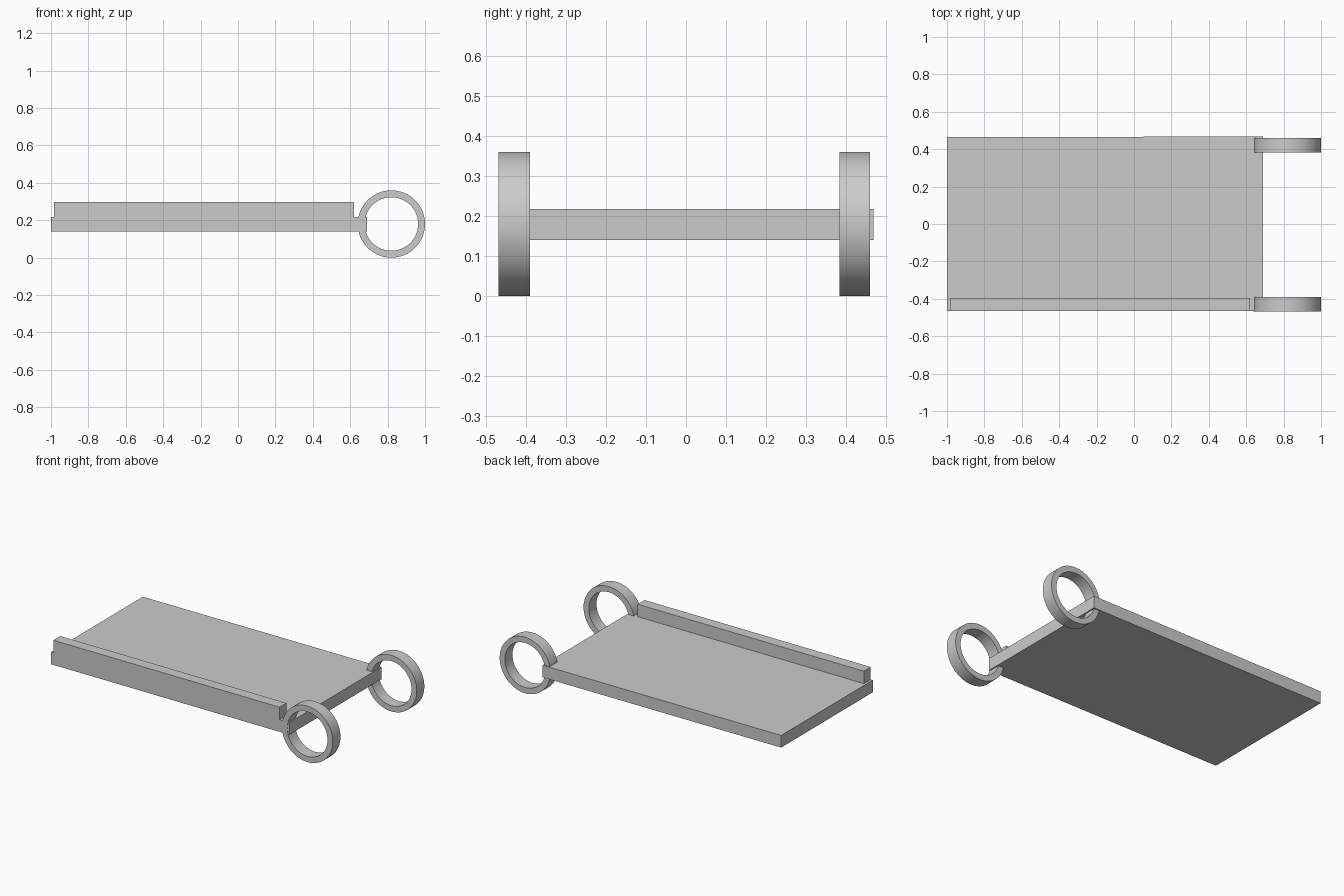
import bpy, bmesh, math

cube = bpy.data.objects.get("Cube")
if cube:
    bpy.data.objects.remove(cube, do_unlink=True)

grey = bpy.data.materials.new("light_grey")
grey.use_nodes = True
colour = (0.6, 0.6, 0.6, 1)
grey.diffuse_color = colour
grey.node_tree.nodes["Principled BSDF"].inputs["Base Color"].default_value = colour


def add_object(name, bm):
    bmesh.ops.recalc_face_normals(bm, faces=bm.faces)
    mesh = bpy.data.meshes.new(name)
    bm.to_mesh(mesh)
    bm.free()
    mesh.materials.append(grey)
    obj = bpy.data.objects.new(name, mesh)
    bpy.context.collection.objects.link(obj)
    return obj


def slab(name, outline, z0, z1):
    """Extrude a flat xy outline upwards."""
    bm = bmesh.new()
    face = bm.faces.new([bm.verts.new((x, y, z0)) for x, y in outline])
    top = bmesh.ops.extrude_face_region(bm, geom=[face])["geom"]
    verts = [v for v in top if isinstance(v, bmesh.types.BMVert)]
    bmesh.ops.translate(bm, verts=verts, vec=(0, 0, z1 - z0))
    return add_object(name, bm)


def ring(name, y0, y1, cx=0.82, cz=0.18, outer=0.18, inner=0.143, sides=64):
    """Spin a rectangular section around the y direction."""
    bm = bmesh.new()
    section = [(inner, y0), (outer, y0), (outer, y1), (inner, y1)]
    face = bm.faces.new([bm.verts.new((cx + r, y, cz)) for r, y in section])
    edges = list(face.edges)
    bm.faces.remove(face)
    bmesh.ops.spin(bm, geom=edges, cent=(cx, 0, cz), axis=(0, 1, 0),
                   angle=math.tau, steps=sides, use_merge=True)
    bmesh.ops.remove_doubles(bm, verts=bm.verts, dist=0.0001)
    obj = add_object(name, bm)
    bpy.ops.object.select_all(action="DESELECT")
    obj.select_set(True)
    bpy.context.view_layer.objects.active = obj
    bpy.ops.object.shade_smooth_by_angle(angle=math.radians(30))
    return obj


# Flat tray, its back edge very slightly out of square
slab("tray_plate", [(-1, -0.465), (0.69, -0.465), (0.69, 0.468), (-1, 0.464)], 0.14, 0.218)

# Raised lip along the front edge
slab("front_lip", [(-0.985, -0.465), (0.62, -0.465), (0.62, -0.395), (-0.985, -0.395)],
     0.217, 0.298)

# Ring at each corner of the left end
ring("front_ring", -0.468, -0.39)
ring("back_ring", 0.383, 0.46)
